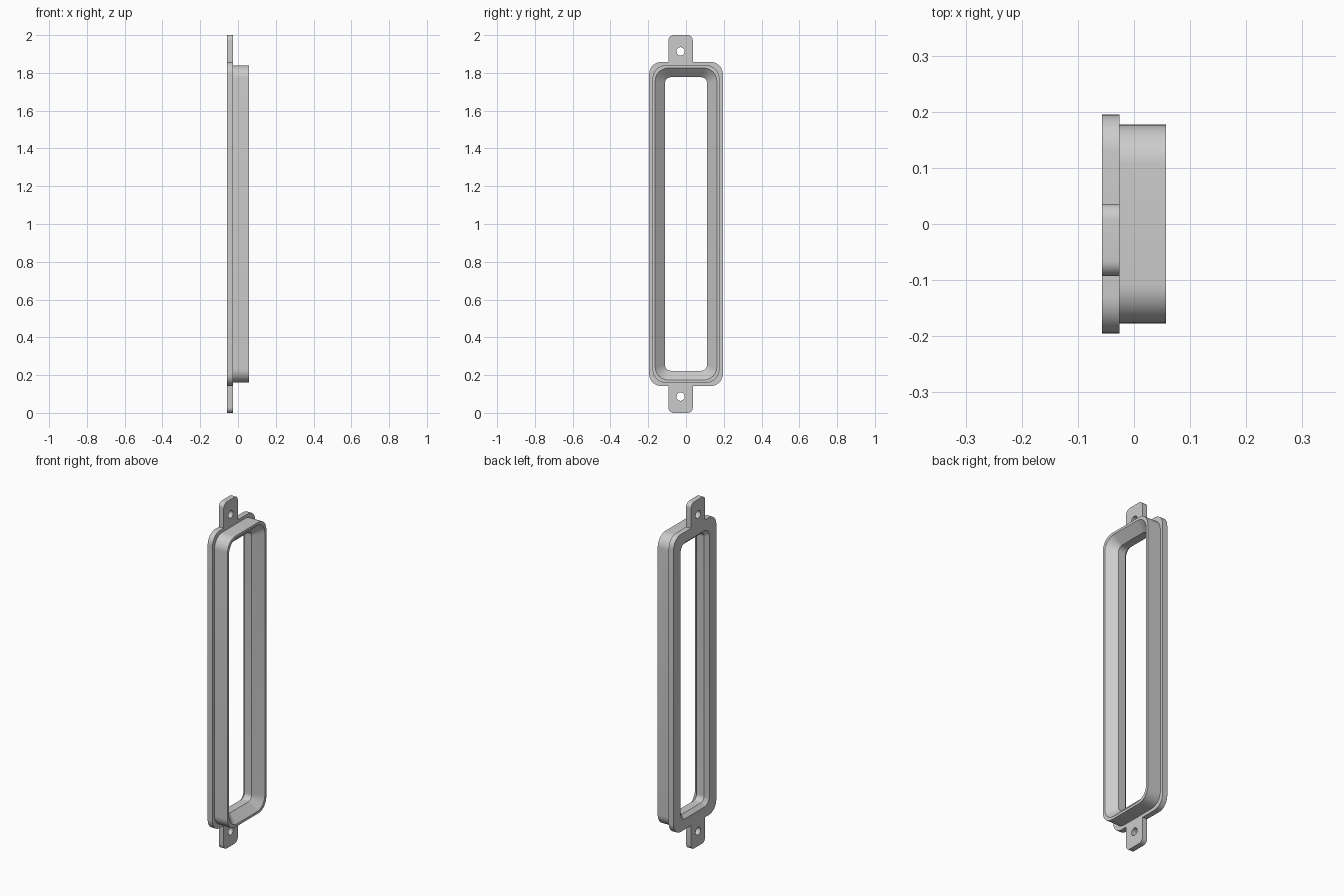
import bpy, bmesh, math
from mathutils import Vector

cube = bpy.data.objects.get("Cube")
if cube:
    bpy.data.objects.remove(cube, do_unlink=True)

# One plain grey for the whole bracket
grey = bpy.data.materials.new("plain_grey")
grey.use_nodes = True
colour = (0.6, 0.6, 0.6, 1)
grey.diffuse_color = colour
grey.node_tree.nodes["Principled BSDF"].inputs["Base Color"].default_value = colour

MID_Z = 1.0
BACK, STEP, FRONT = -0.057, -0.026, 0.057


def rounded_rect(half_y, half_z, radius, steps=10):
    """Points (y, z) around a rectangle with round corners."""
    points = []
    for corner, (sy, sz) in enumerate([(1, 1), (-1, 1), (-1, -1), (1, -1)]):
        for i in range(steps + 1):
            a = math.pi / 2 * (corner + i / steps)
            points.append((sy * (half_y - radius) + radius * math.cos(a),
                           sz * (half_z - radius) + radius * math.sin(a)))
    return points


def finish(bm, name):
    bmesh.ops.recalc_face_normals(bm, faces=bm.faces)
    mesh = bpy.data.meshes.new(name)
    bm.to_mesh(mesh)
    bm.free()
    mesh.materials.append(grey)
    mesh.shade_smooth()
    mesh.set_sharp_from_angle(angle=math.radians(30))
    obj = bpy.data.objects.new(name, mesh)
    bpy.context.collection.objects.link(obj)
    return obj


# Frame: a stepped cross-section carried round the rounded opening
# Each section point: x, half width, half height, corner radius
section = [
    (BACK, 0.195, 0.858, 0.065),
    (STEP, 0.195, 0.858, 0.065),
    (STEP, 0.177, 0.840, 0.070),
    (FRONT, 0.177, 0.840, 0.070),
    (FRONT, 0.163, 0.826, 0.070),
    (0.010, 0.111, 0.777, 0.030),
    (-0.037, 0.111, 0.777, 0.030),
    (BACK, 0.131, 0.797, 0.045),
]
bm = bmesh.new()
rings = [[bm.verts.new((x, y, MID_Z + z)) for y, z in rounded_rect(hy, hz, r)]
         for x, hy, hz, r in section]
for k, ring in enumerate(rings):
    following = rings[(k + 1) % len(rings)]
    n = len(ring)
    for i in range(n):
        j = (i + 1) % n
        bm.faces.new((ring[i], ring[j], following[j], following[i]))
finish(bm, "frame")


# Mounting tabs: rounded at the free end, pierced by a screw hole
def mounting_tab(name, side):
    left, right, inner, outer, radius = -0.093, 0.036, 0.858, 1.0, 0.028
    outline = [(left, inner), (right, inner)]
    for centre_y, start in ((right - radius, 0), (left + radius, 90)):
        for i in range(9):
            a = math.radians(start + 90 * i / 8)
            outline.append((centre_y + radius * math.cos(a),
                            outer - radius + radius * math.sin(a)))
    hole = [(-0.029 + 0.022 * math.cos(math.tau * i / 24),
             0.914 + 0.022 * math.sin(math.tau * i / 24)) for i in range(24)]
    bm = bmesh.new()
    edges = []
    for loop in (outline, hole):
        verts = [bm.verts.new((BACK, y, MID_Z + side * z)) for y, z in loop]
        edges += [bm.edges.new((v, verts[i - 1])) for i, v in enumerate(verts)]
    bmesh.ops.triangle_fill(bm, edges=edges, use_beauty=True, normal=Vector((1, 0, 0)))
    extruded = bmesh.ops.extrude_face_region(bm, geom=bm.faces[:], use_keep_orig=True)
    moved = [g for g in extruded["geom"] if isinstance(g, bmesh.types.BMVert)]
    bmesh.ops.translate(bm, verts=moved, vec=(STEP - BACK, 0, 0))
    finish(bm, name)


mounting_tab("top_mounting_tab", 1)
mounting_tab("bottom_mounting_tab", -1)
